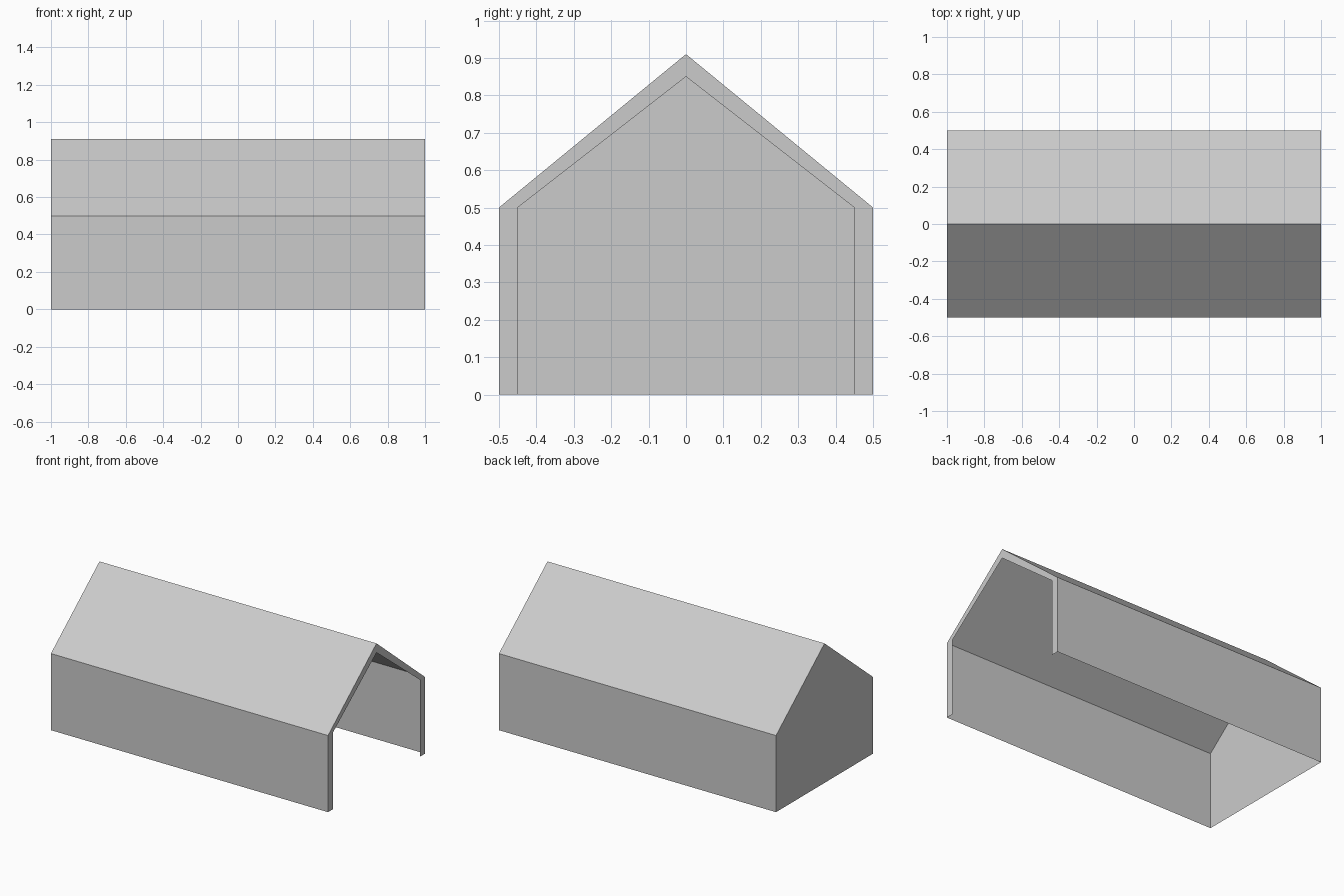
import bpy
import bmesh

old = bpy.data.objects.get("Cube")
if old:
    bpy.data.objects.remove(old, do_unlink=True)

GREY = (0.6, 0.6, 0.6, 1.0)
mat = bpy.data.materials.new("plain grey")
mat.use_nodes = True
mat.diffuse_color = GREY
mat.node_tree.nodes["Principled BSDF"].inputs["Base Color"].default_value = GREY

HALF_LENGTH, EAVES = 1.0, 0.5


def gable(half_width, ridge):
    """House-shaped outline in (y, z), from one foot over the ridge to the other."""
    return [(-half_width, 0), (-half_width, EAVES), (0, ridge),
            (half_width, EAVES), (half_width, 0)]


def ring(bm, outline, x):
    return [bm.verts.new((x, y, z)) for y, z in outline]


def strip(bm, a, b, picks):
    """Join two outlines with quads on the chosen segments."""
    for i in picks:
        bm.faces.new((a[i], a[i + 1], b[i + 1], b[i]))


def finish(bm, name):
    mesh = bpy.data.meshes.new(name)
    bm.to_mesh(mesh)
    bm.free()
    mesh.materials.append(mat)
    obj = bpy.data.objects.new(name, mesh)
    bpy.context.collection.objects.link(obj)


outer, inner = gable(0.5, 0.91), gable(0.45, 0.85)

# Thin side walls and roof slopes running the full length
for name, picks in (("side_walls", (0, 3)), ("roof", (1, 2))):
    bm = bmesh.new()
    closed, opened = ring(bm, outer, -HALF_LENGTH), ring(bm, outer, HALF_LENGTH)
    strip(bm, closed, opened, picks)
    bmesh.ops.delete(bm, geom=[v for v in bm.verts if not v.link_faces],
                     context='VERTS')
    finish(bm, name)

# Closed gable end
bm = bmesh.new()
bm.faces.new(reversed(ring(bm, outer, -HALF_LENGTH)))
finish(bm, "end_wall")

# Flat frame around the open end
bm = bmesh.new()
strip(bm, ring(bm, inner, HALF_LENGTH), ring(bm, outer, HALF_LENGTH), range(4))
bmesh.ops.recalc_face_normals(bm, faces=bm.faces)
if next(iter(bm.faces)).normal.x < 0:
    bmesh.ops.reverse_faces(bm, faces=bm.faces)
finish(bm, "door_frame")
